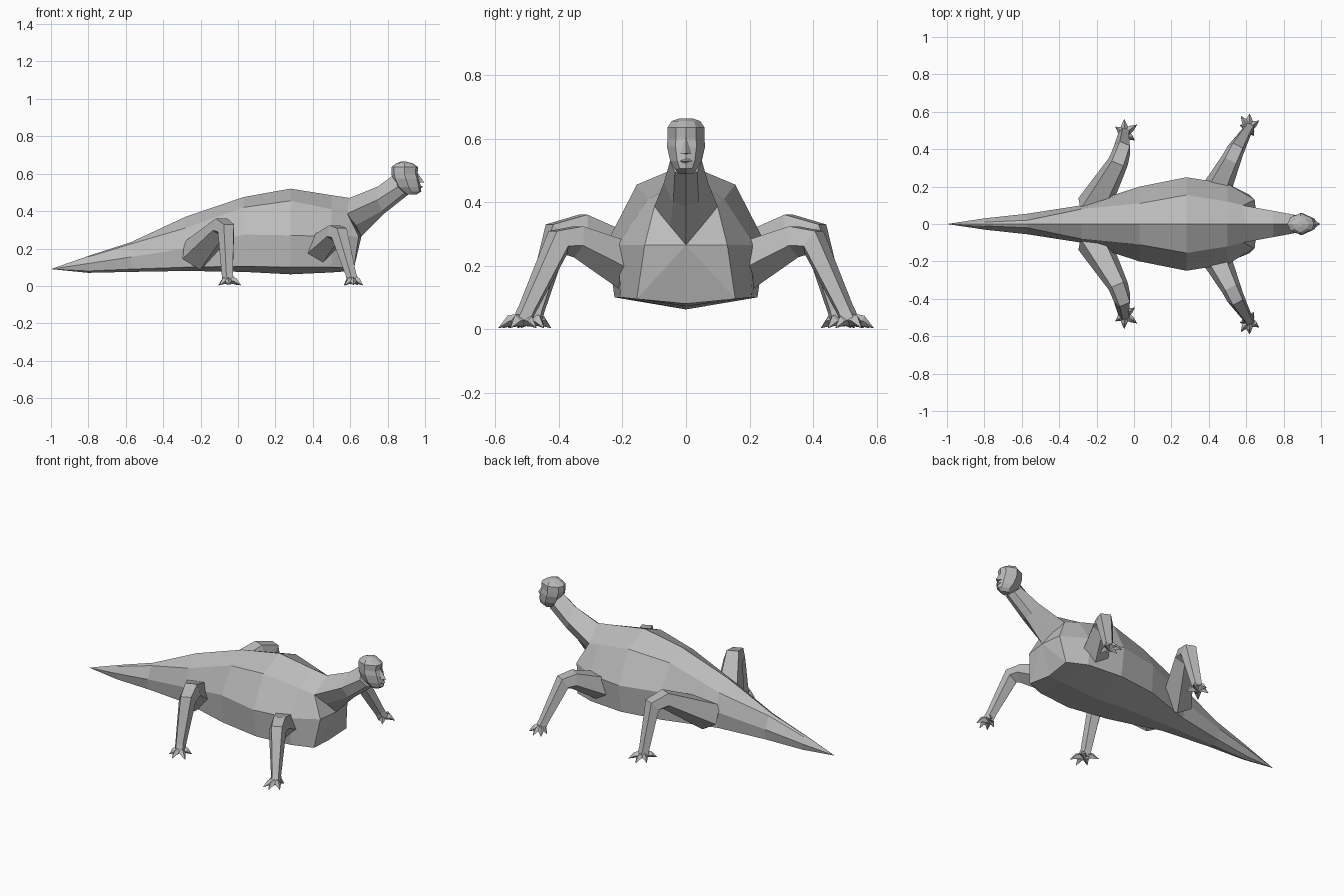
import bpy
import bmesh
from math import cos, sin, radians, pi
from mathutils import Vector

cube = bpy.data.objects.get("Cube")
if cube:
    bpy.data.objects.remove(cube, do_unlink=True)

grey = bpy.data.materials.new("stone grey")
grey.use_nodes = True
grey.diffuse_color = (0.5, 0.5, 0.5, 1)
grey.node_tree.nodes["Principled BSDF"].inputs["Base Color"].default_value = (0.5, 0.5, 0.5, 1)


def skin(name, rings):
    """Flat-shaded skin over closed rings of equal length, capped at both ends."""
    bm = bmesh.new()
    rows = [[bm.verts.new(p) for p in ring] for ring in rings]
    count = len(rows[0])
    for a, b in zip(rows, rows[1:]):
        for i in range(count):
            j = (i + 1) % count
            bm.faces.new((a[i], a[j], b[j], b[i]))
    bm.faces.new(rows[0])
    bm.faces.new(rows[-1])
    bmesh.ops.remove_doubles(bm, verts=bm.verts, dist=0.0005)
    bmesh.ops.recalc_face_normals(bm, faces=bm.faces)
    mesh = bpy.data.meshes.new(name)
    bm.to_mesh(mesh)
    bm.free()
    mesh.materials.append(grey)
    obj = bpy.data.objects.new(name, mesh)
    bpy.context.collection.objects.link(obj)
    return obj


def symmetric(half):
    """Close a half outline by mirroring its inner points across y = 0."""
    return list(half) + [(x, -y, z) for x, y, z in reversed(half[1:-1])]


def loft(name, halves):
    return skin(name, [symmetric(h) for h in halves])


def tube(name, path, radii, sides=5):
    """Tapered limb along a path that lies roughly in one upright plane."""
    pts = [Vector(p) for p in path]
    flat = pts[-1] - pts[0]
    side = Vector((-flat.y, flat.x, 0)).normalized()
    rings = []
    for i, p in enumerate(pts):
        before = (p - pts[i - 1]).normalized() if i else Vector()
        after = (pts[i + 1] - p).normalized() if i < len(pts) - 1 else Vector()
        up = side.cross((before + after).normalized())
        turns = [2 * pi * k / sides for k in range(sides)]
        rings.append([p + radii[i] * (cos(t) * up + sin(t) * side) for t in turns])
    return skin(name, rings)


# Trunk and tail: x, ridge z, shoulder y z, flank y z, belly edge y z, belly z
trunk = [
    (-0.8, .16, .01, .155, .03, .12, .02, .08, .07),
    (-.57, .235, .02, .225, .055, .155, .045, .09, .075),
    (-.28, .37, .08, .31, .1, .2, .09, .1, .08),
    (.03, .475, .11, .42, .2, .275, .19, .105, .075),
    (.28, .52, .155, .455, .25, .27, .225, .1, .062),
    (.5, .485, .12, .41, .215, .265, .205, .1, .072),
]
halves = [[(-1, 0, .09)] * 5]
for x, top, sy, sz, fy, fz, by, bz, low in trunk:
    halves.append([(x, 0, top), (x, sy, sz), (x, fy, fz), (x, by, bz), (x, 0, low)])
# Chest front closing on the base of the throat
halves.append([(.6, 0, .47), (.585, .1, .385), (.645, .13, .265), (.62, .155, .095), (.61, 0, .08)])
halves.append([(.66, 0, .265)] * 5)
loft("body_and_tail", halves)

# Neck
loft("neck", [
    [(.59, 0, .468), (.58, .1, .385), (.63, .05, .325), (.66, 0, .265)],
    [(.745, 0, .53), (.745, .07, .46), (.77, .04, .4), (.78, 0, .385)],
    [(.835, 0, .595), (.855, .05, .53), (.89, .035, .495), (.91, 0, .488)],
])

# Head: z, face x, half width, back x
levels = [
    (.488, .955, .022, .89),
    (.505, .98, .036, .87),
    (.53, .978, .05, .845),
    (.575, .968, .06, .825),
    (.6, .96, .058, .82),
    (.635, .963, .058, .82),
    (.655, .935, .045, .845),
    (.664, .9, .02, .87),
]
loft("head", [
    [(f, 0, z), (f - .012, w * .55, z), ((f + b) / 2, w, z), (b + .015, w * .6, z), (b, 0, z)]
    for z, f, w, b in levels
])
loft("nose", [
    [(.96, 0, .605)] * 3,
    [(.995, 0, .553), (.97, .018, .551), (.95, 0, .55)],
])
loft("lips", [
    [(.972, 0, z), (.96, .02, z), (.95, 0, z)] if edge else
    [(.99, 0, z), (.966, .022, z), (.95, 0, z)]
    for z, edge in ((.52, True), (.53, False), (.539, True))
])


# Legs with splayed toes, built for both sides
def leg(name, path, radii, toes):
    for s, label in ((1, "left"), (-1, "right")):
        tube(f"{label}_{name}_leg", [(x, y * s, z) for x, y, z in path], radii)
        fx, fy, _ = path[-1]
        for n, (angle, reach) in enumerate(toes):
            a = radians(angle)
            dx, dy = cos(a), sin(a)
            line = [(fx + dx * r, (fy + dy * r) * s, z)
                    for r, z in ((0, .03), (reach * .55, .026), (reach, .004))]
            tube(f"{label}_{name}_toe_{n + 1}", line, (.022, .017, .001), 4)


leg("front",
    [(.43, .16, .19), (.52, .345, .28), (.545, .4, .275), (.605, .5, .06), (.615, .515, .025)],
    (.085, .055, .05, .03, .032),
    ((165, .05), (125, .075), (88, .075), (35, .065), (-60, .05)))
leg("rear",
    [(-.22, .09, .17), (-.085, .33, .315), (-.06, .405, .3), (-.055, .475, .06), (-.05, .485, .025)],
    (.095, .057, .05, .032, .034),
    ((145, .06), (92, .075), (35, .08), (-35, .065), (228, .08)))
